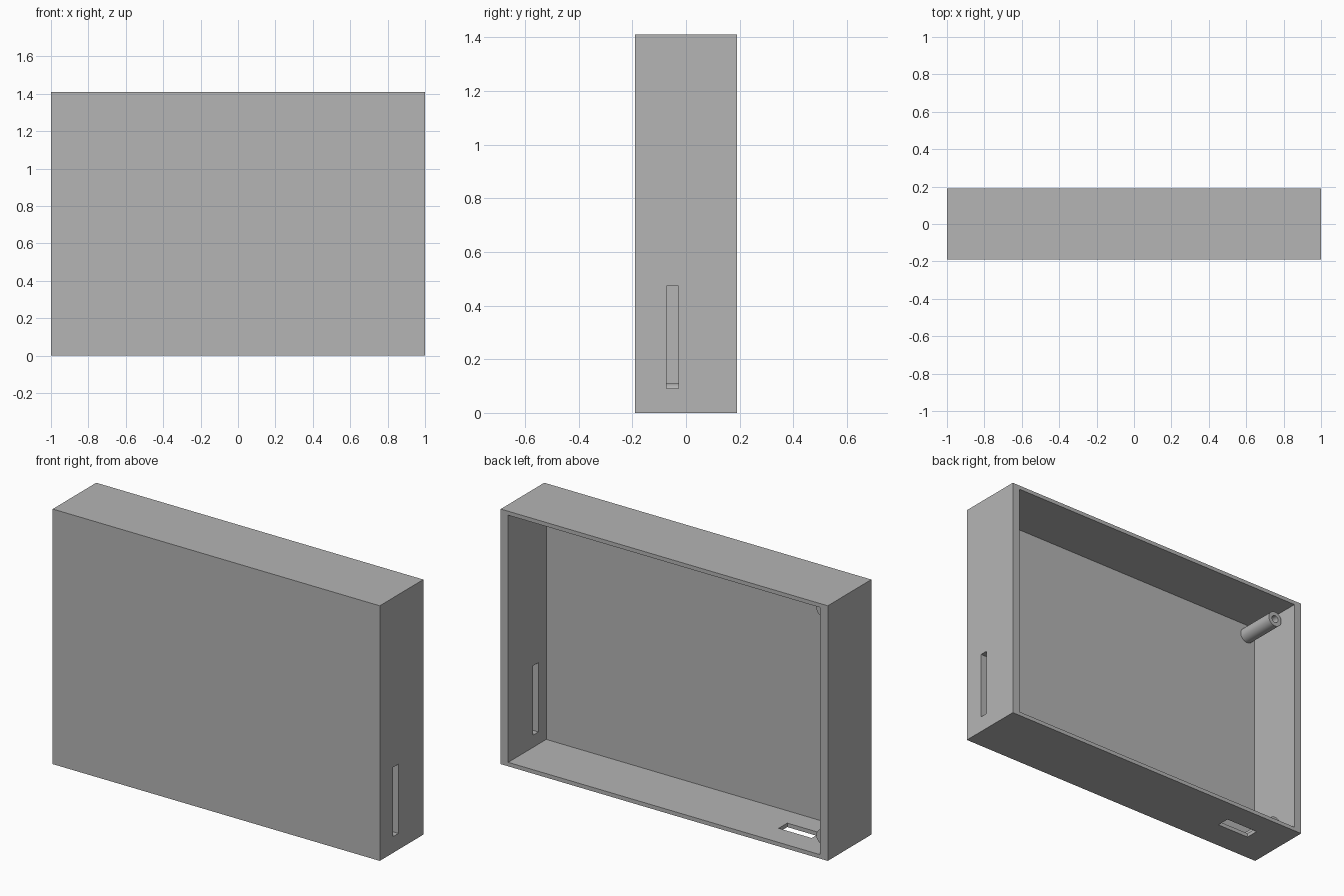
import bpy
from math import pi

if "Cube" in bpy.data.objects:
    bpy.data.objects.remove(bpy.data.objects["Cube"], do_unlink=True)

# Single flat grey
grey = bpy.data.materials.new("plain_grey")
grey.use_nodes = True
colour = (0.46, 0.46, 0.46, 1)
grey.diffuse_color = colour
grey.node_tree.nodes["Principled BSDF"].inputs["Base Color"].default_value = colour

W, D, H = 2.0, 0.38, 1.41          # outer size
SIDE, LID, FLOOR = 0.046, 0.022, -0.142   # side wall, top/bottom wall, inner front face


def finish(obj, name):
    obj.name = name
    obj.data.materials.append(grey)
    return obj


def box(name, low, high):
    centre = [(a + b) / 2 for a, b in zip(low, high)]
    bpy.ops.mesh.primitive_cube_add(size=1, location=centre)
    obj = bpy.context.object
    obj.scale = [b - a for a, b in zip(low, high)]
    bpy.ops.object.transform_apply(location=False, rotation=False, scale=True)
    return finish(obj, name)


def rod(name, radius, x, z, y0, y1):
    bpy.ops.mesh.primitive_cylinder_add(
        vertices=32, radius=radius, depth=y1 - y0,
        location=(x, (y0 + y1) / 2, z), rotation=(pi / 2, 0, 0))
    return finish(bpy.context.object, name)


def cut(target, cutter):
    cutter.hide_render = True
    bpy.context.view_layer.objects.active = target
    mod = target.modifiers.new("cut", "BOOLEAN")
    mod.operation = "DIFFERENCE"
    mod.solver = "EXACT"
    mod.object = cutter
    bpy.ops.object.modifier_apply(modifier=mod.name)
    bpy.data.objects.remove(cutter, do_unlink=True)


# Shallow case, open at the back
case = box("case", (-W / 2, -D / 2, 0), (W / 2, D / 2, H))
cut(case, box("cavity", (SIDE - W / 2, FLOOR, LID), (W / 2 - SIDE, D, H - LID)))

# Tall slot in the left wall and short slot in the base
cut(case, box("side_slot", (0.9, -0.073, 0.09), (1.1, -0.028, 0.473)))
cut(case, box("base_slot", (-0.806, -0.022, -0.1), (-0.604, 0.053, 0.1)))

# Hollow screw posts in the two right-hand corners
for name, z in (("upper_post", 1.325), ("lower_post", 0.067)):
    post = rod(name, 0.043, -0.903, z, FLOOR - 0.01, 0.09)
    cut(post, rod("post_hole", 0.021, -0.903, z, FLOOR, 0.2))
    bpy.ops.object.select_all(action="DESELECT")
    post.select_set(True)
    bpy.context.view_layer.objects.active = post
    bpy.ops.object.shade_smooth_by_angle()
